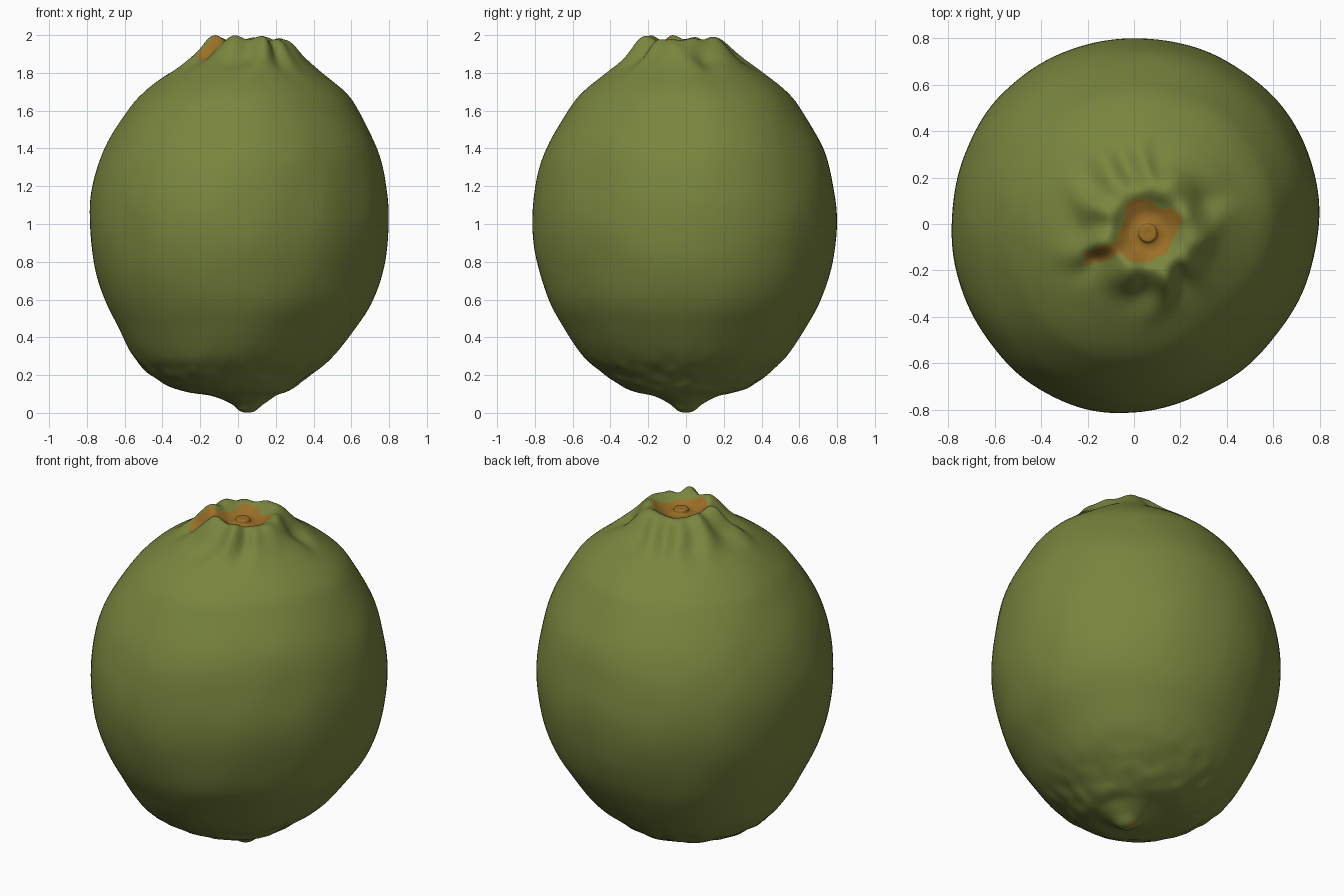
import bpy, bmesh, math
from mathutils import Vector, noise

if "Cube" in bpy.data.objects:
    bpy.data.objects.remove(bpy.data.objects["Cube"], do_unlink=True)


def material(name, rgb):
    mat = bpy.data.materials.new(name)
    mat.use_nodes = True
    mat.diffuse_color = (*rgb, 1)
    mat.node_tree.nodes["Principled BSDF"].inputs["Base Color"].default_value = (*rgb, 1)
    return mat


peel_green = material("peel green", (0.19, 0.235, 0.048))
scar_orange = material("scar orange", (0.33, 0.16, 0.02))

# Profile from blossom tip to stem pit: height, radius, sideways drift of the axis
PROFILE = [(0, 0, .05), (.01, .04, .05), (.05, .09, .05), (.09, .17, .03), (.12, .29, -.02),
           (.2, .42, -.04), (.3, .53, -.03), (.45, .63, -.01), (.6, .71, 0), (.8, .77, 0),
           (1, .793, 0), (1.2, .775, 0), (1.4, .72, .01), (1.6, .61, .02), (1.7, .53, .03),
           (1.8, .405, .035), (1.87, .3, .04), (1.92, .24, .05), (1.95, .195, .06),
           (1.96, .16, .06), (1.945, .12, .06), (1.93, .08, .06), (1.935, .045, .06),
           (1.955, .035, .06), (1.955, 0, .06)]
SEGMENTS, STEPS = 144, 6
PIT = Vector((.06, -.04))

# Knobs around the crown: x, y, width, height
KNOBS = [(.13, .17, .07, .04), (-.12, .06, .08, .03), (-.13, -.07, .06, .035),
         (-.02, -.2, .07, .04), (.14, -.23, .07, .04), (.27, -.13, .07, .04),
         (.24, .05, .06, .035), (.01, .16, .05, .02)]


def spline(a, b, c, d, t):
    """Smooth interpolation between b and c."""
    return 0.5 * (2 * b + (c - a) * t + (2 * a - 5 * b + 4 * c - d) * t * t
                  + (3 * b - a - 3 * c + d) * t ** 3)


def bell(distance, width):
    return math.exp(-(distance / width) ** 2)


def smooth_profile():
    points = [Vector(p) for p in PROFILE]
    rings = []
    for i in range(len(points) - 1):
        four = [points[min(max(i + k, 0), len(points) - 1)] for k in (-1, 0, 1, 2)]
        rings += [spline(*four, s / STEPS) for s in range(STEPS)]
    return rings[1:]


def skin_point(ring, angle):
    """Place one point of the peel, with lopsidedness, crown folds and dimples."""
    z, radius, drift = ring
    radius = max(radius, 0.001)
    lopsided = 1 + 0.015 * math.sin(2 * angle) + 0.012 * math.cos(3 * angle - math.pi / 4)
    lopsided = 1 + (lopsided - 1) * min(1, radius * 2)
    top = z > 1
    x = drift + radius * lopsided * math.cos(angle)
    y = radius * lopsided * 1.015 * math.sin(angle)
    if top:
        y += PIT.y * bell(radius, .25)
    p = Vector((x, y, z))
    out = Vector((math.cos(angle), math.sin(angle), 0))
    if top:
        # Radiating folds and rounded knobs around the stem pit
        bend = angle + 0.35 * noise.noise(p * 4)
        fold = math.cos(9 * bend) + 0.6 * math.cos(5 * bend + 1)
        ridge = fold * bell(radius - .27, .1)
        p += (out * .5 + Vector((0, 0, .8))) * ridge * .015
        for kx, ky, width, height in KNOBS:
            p.z += height * bell(math.hypot(x - kx, y - ky), width)
        p.z -= .03 * bell(math.hypot(x + .17, y + .14), .04)
    else:
        # Wrinkles near the blossom tip
        p += out * noise.noise(p * 12) * .018 * bell(z - .16, .12) * min(1, radius * 4)
    # Slight waviness all over
    p += out * noise.noise(p * 3.5) * .008 * min(1, radius * 2)
    p.z = min(max(p.z, 0), 2)
    return p


# Lime body, woven ring by ring
bm = bmesh.new()
rings = []
for ring in smooth_profile():
    rings.append([bm.verts.new(skin_point(ring, math.tau * i / SEGMENTS))
                  for i in range(SEGMENTS)])
for low, high in zip(rings, rings[1:]):
    for i in range(SEGMENTS):
        j = (i + 1) % SEGMENTS
        bm.faces.new((low[i], low[j], high[j], high[i]))
bm.faces.new(rings[0][::-1])
bm.faces.new(rings[-1])

# Stem scar, its side streak and the blossom speck are orange
for face in bm.faces:
    face.smooth = True
    c = face.calc_center_median()
    offset = c.xy - PIT
    edge = .125 + .05 * noise.noise(Vector((offset.x * 9, offset.y * 9, 2)))
    scar = max(abs(offset.x), abs(offset.y)) * .5 + offset.length * .5 < edge
    streak = abs(c.y + .14 - (c.x + .17) * .4) < .03 and -.21 < c.x < 0
    speck = c.z < .06 and math.hypot(c.x - .05, c.y - .04) < .018
    if (c.z > 1.7 and (scar or streak)) or speck:
        face.material_index = 1

mesh = bpy.data.meshes.new("lime_body")
bm.to_mesh(mesh)
bm.free()
mesh.materials.append(peel_green)
mesh.materials.append(scar_orange)
body = bpy.data.objects.new("lime_body", mesh)
bpy.context.collection.objects.link(body)
